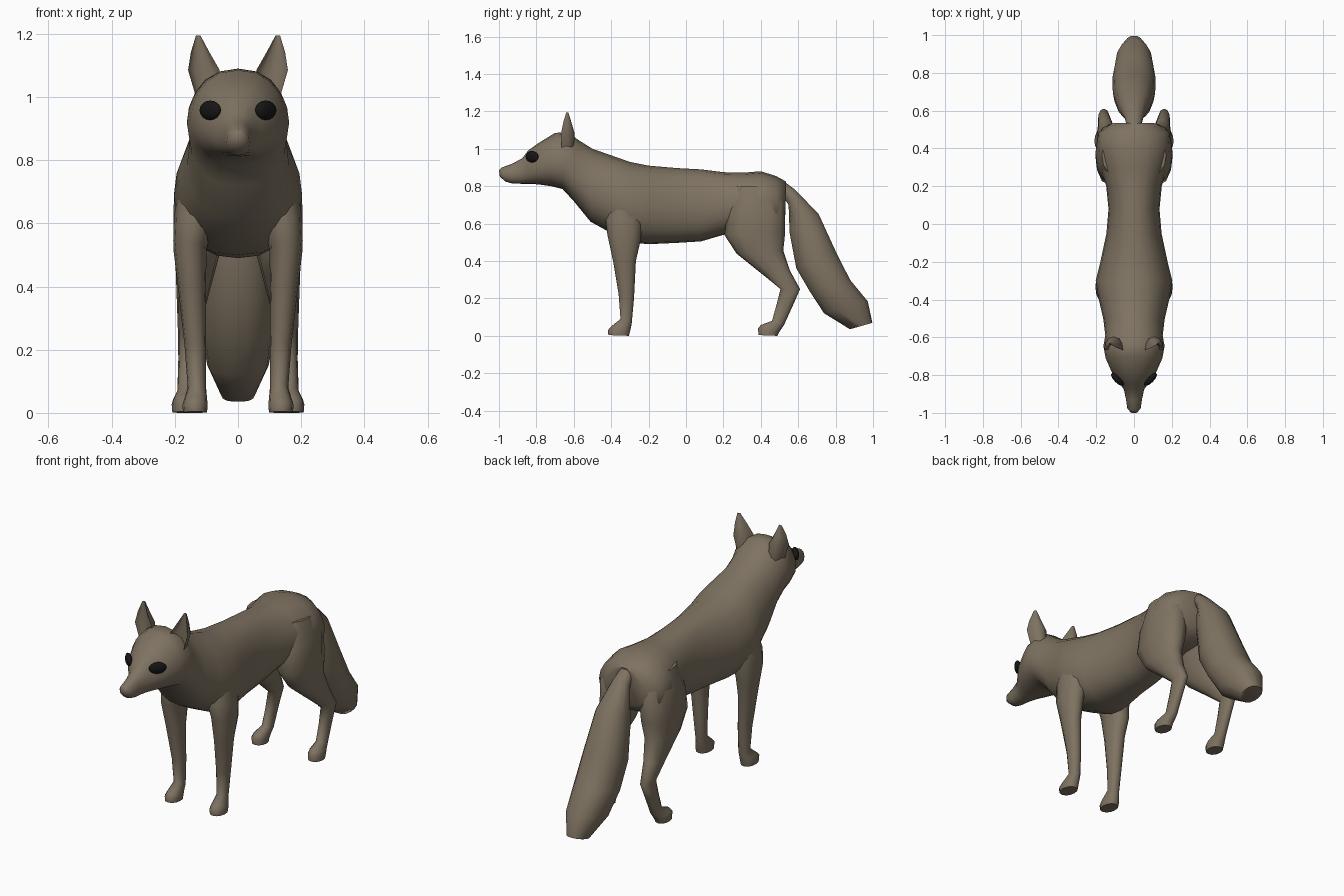
import bpy, bmesh, math
from mathutils import Vector


def material(name, rgb):
    m = bpy.data.materials.new(name)
    m.diffuse_color = (*rgb, 1)
    return m


fur = material("brown_fur", (0.21, 0.17, 0.12))
black = material("eye_black", (0.008, 0.008, 0.008))


def finish(name, bm, mat, mirror, angle):
    bmesh.ops.recalc_face_normals(bm, faces=bm.faces)
    me = bpy.data.meshes.new(name)
    bm.to_mesh(me)
    bm.free()
    me.materials.append(mat)
    ob = bpy.data.objects.new(name, me)
    bpy.context.collection.objects.link(ob)
    if mirror:
        ob.modifiers.new("mirror", "MIRROR").use_mirror_merge = False
    bpy.ops.object.select_all(action="DESELECT")
    ob.select_set(True)
    bpy.context.view_layer.objects.active = ob
    bpy.ops.object.shade_smooth_by_angle(angle=math.radians(angle))
    return ob


def loft(name, rings, n=14, shift=0.0, hollow=False, mirror=False, angle=60):
    """Each ring: (y, z) of one edge, (y, z) of the opposite edge, centre x, half width.
    shift moves the widest line towards the second edge; hollow scoops the first side."""
    bm = bmesh.new()
    loops = []
    for ay, az, by, bz, cx, hw in rings:
        a, b = Vector((0, ay, az)), Vector((0, by, bz))
        loop = []
        for i in range(n):
            t = 2 * math.pi * i / n
            c, s = math.cos(t), math.sin(t)
            c = math.copysign(abs(c) ** 0.85, c) if abs(c) > 1e-6 else 0
            v = s - shift * (1 - s * s)
            if hollow and s > 0:
                v = -0.45 * s
            p = (a + b) / 2 + (a - b) / 2 * v
            p.x = cx + hw * c
            loop.append(bm.verts.new(p))
        loops.append(loop)
    for l0, l1 in zip(loops, loops[1:]):
        for i in range(n):
            j = (i + 1) % n
            bm.faces.new((l0[i], l0[j], l1[j], l1[i]))
    bm.faces.new(loops[0])
    bm.faces.new(loops[-1])
    return finish(name, bm, fur, mirror, angle)


# Head, neck and torso, from nose to rump
loft("head_and_body", [
    (-1.0, .885, -.995, .85, 0, .018),
    (-.985, .90, -.965, .825, 0, .036),
    (-.93, .92, -.93, .815, 0, .042),
    (-.875, .95, -.88, .813, 0, .053),
    (-.845, .99, -.84, .812, 0, .076),
    (-.79, 1.03, -.79, .81, 0, .115),
    (-.70, 1.085, -.72, .80, 0, .150),
    (-.63, 1.09, -.66, .785, 0, .162),
    (-.58, 1.05, -.60, .72, 0, .152),
    (-.50, 1.00, -.51, .61, 0, .162),
    (-.40, .965, -.41, .555, 0, .185),
    (-.30, .93, -.30, .50, 0, .203),
    (-.20, .91, -.20, .49, 0, .178),
    (-.05, .897, -.05, .497, 0, .146),
    (.08, .89, .08, .505, 0, .135),
    (.20, .875, .20, .54, 0, .147),
    (.30, .872, .30, .56, 0, .175),
    (.40, .88, .40, .57, 0, .195),
    (.48, .855, .49, .58, 0, .188),
    (.535, .825, .53, .62, 0, .12),
], n=20, shift=0.12)

# Bushy tail
loft("tail", [
    (.50, .845, .52, .74, 0, .035),
    (.58, .785, .548, .70, 0, .05),
    (.71, .655, .552, .55, 0, .09),
    (.80, .46, .587, .36, 0, .112),
    (.88, .30, .66, .235, 0, .115),
    (.975, .185, .735, .12, 0, .098),
    (.998, .07, .875, .035, 0, .052),
])

# Front legs, shoulder to paw
loft("front_legs", [
    (-.39, .78, -.24, .78, .10, .075),
    (-.43, .62, -.23, .62, .138, .065),
    (-.42, .54, -.245, .50, .152, .053),
    (-.39, .40, -.268, .40, .146, .044),
    (-.36, .22, -.278, .20, .135, .034),
    (-.35, .09, -.29, .07, .130, .029),
    (-.40, .05, -.295, .04, .134, .036),
    (-.418, .03, -.30, .02, .136, .040),
    (-.415, .004, -.305, 0, .136, .038),
], n=12, mirror=True)

# Hind legs, thigh to paw
loft("hind_legs", [
    (.26, .80, .47, .80, .095, .075),
    (.22, .66, .53, .72, .115, .088),
    (.205, .54, .53, .55, .126, .079),
    (.27, .44, .52, .455, .135, .062),
    (.42, .32, .555, .35, .148, .045),
    (.505, .25, .61, .25, .160, .030),
    (.485, .17, .575, .17, .162, .027),
    (.46, .08, .525, .06, .164, .028),
    (.40, .058, .505, .03, .169, .036),
    (.385, .04, .495, .015, .171, .039),
    (.388, .004, .488, 0, .171, .037),
], n=12, mirror=True)

# Ears, scooped at the front
loft("ears", [
    (-.73, 1.00, -.60, 1.00, .095, .038),
    (-.74, 1.09, -.595, 1.08, .108, .050),
    (-.70, 1.145, -.612, 1.14, .120, .029),
    (-.65, 1.195, -.63, 1.195, .126, .007),
], n=12, hollow=True, mirror=True, angle=50)

# Eyes: flattened ovals facing forward and outward
bm = bmesh.new()
bmesh.ops.create_uvsphere(bm, u_segments=16, v_segments=8, radius=1)
tangent = Vector((.70, .71, 0)).normalized()
normal = Vector((.71, -.70, 0)).normalized()
for v in bm.verts:
    x, y, z = v.co
    v.co = Vector((.088, -.823, .958)) + tangent * x * .045 + normal * y * .017
    v.co.z += z * .031
finish("eyes", bm, black, True, 60)
